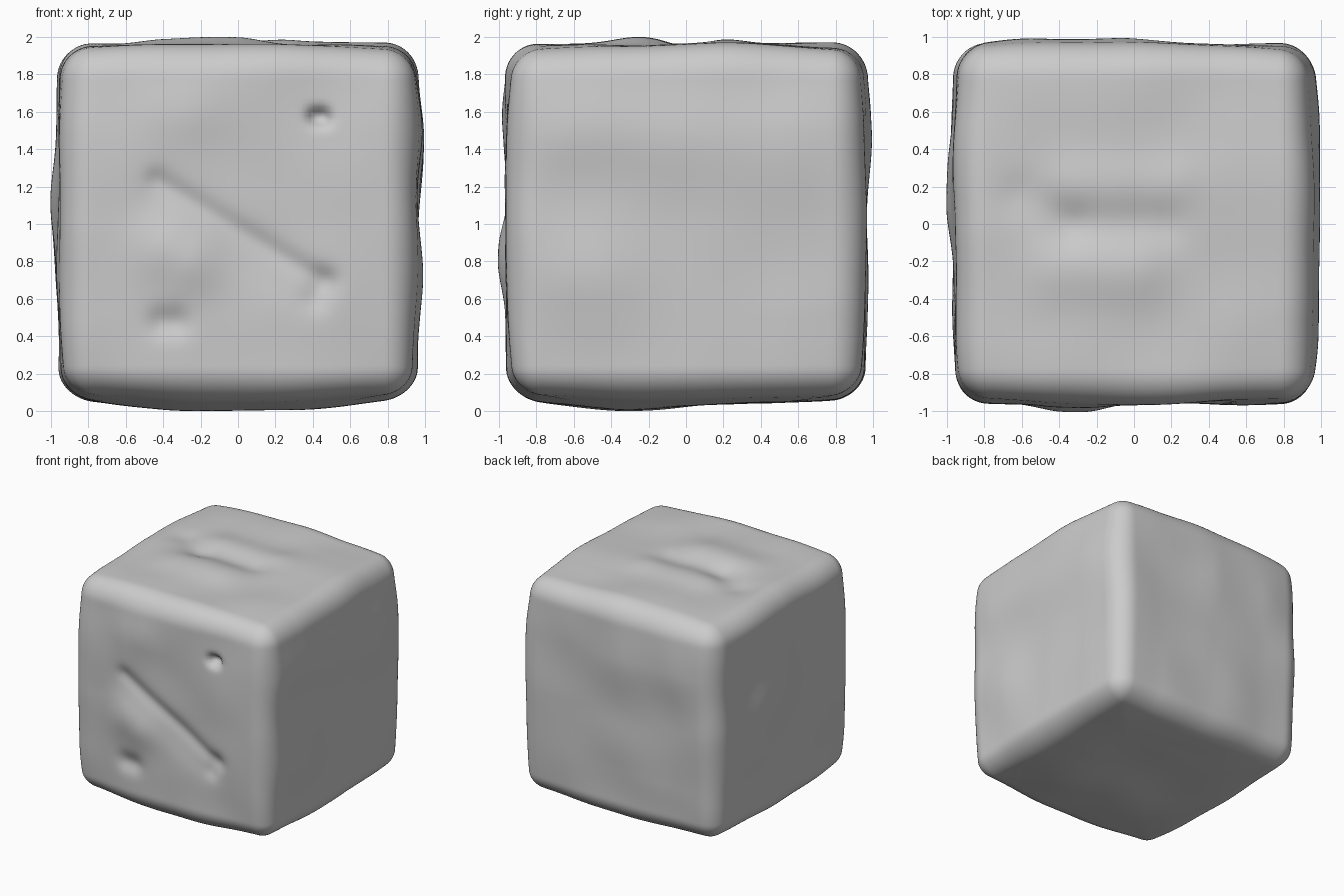
import bpy
import bmesh
from mathutils import Vector, noise

if "Cube" in bpy.data.objects:
    bpy.data.objects.remove(bpy.data.objects["Cube"], do_unlink=True)

HALF = 0.962
RADIUS = 0.18

# Axis index and direction of every side of the block
SIDES = {"right": (0, -1), "left": (0, 1), "front": (1, -1),
         "back": (1, 1), "bottom": (2, -1), "top": (2, 1)}


def mark(side, start, end, width, height):
    """A swell (positive height) or hollow along a line on one side."""
    axis, sign = SIDES[side]
    across = [i for i in range(3) if i != axis]
    return axis, sign, across, Vector(start), Vector(end), width, height


MARKS = [
    # Diagonal gouge with a shallow slope beneath it
    mark("front", (-.43, .23), (.46, -.31), .06, -.02),
    mark("front", (-.4, .16), (.36, -.34), .14, -.02),
    # Pit, chips and low swells
    mark("front", (.42, .57), (.45, .57), .045, -.07),
    mark("front", (-.4, -.53), (-.34, -.53), .08, -.035),
    mark("front", (.42, -.4), (.47, -.3), .07, -.02),
    mark("front", (-.38, -.15), (-.28, -.2), .18, .036),
    mark("front", (-.4, .6), (-.3, .6), .2, .025),
    # Curved hollow on top, between two ridges
    mark("top", (-.6, .15), (-.35, 0), .12, -.02),
    mark("top", (-.35, 0), (.15, 0), .12, -.022),
    mark("top", (-.4, -.25), (0, -.25), .18, .028),
    mark("top", (-.3, .22), (.2, .22), .16, .028),
    # Broad swells that make the outline wavy
    mark("left", (-.6, .5), (.5, .5), .25, .032),
    mark("left", (-.6, -.3), (-.5, -.3), .25, .025),
    mark("right", (.1, .1), (.3, .1), .25, .035),
    mark("back", (-.5, .5), (-.1, .5), .3, .033),
    mark("bottom", (-.3, -.3), (.3, -.3), .4, .03),
]


def mark_height(point, axis, sign, across, start, end, width, height):
    """Height of one mark at a point of the surface."""
    if point[axis] * sign < HALF / 2:
        return 0
    spot = Vector([point[i] for i in across])
    along = end - start
    t = (spot - start).dot(along) / along.length_squared
    gap = spot - start - along * min(max(t, 0), 1)
    return height * 2.718 ** (-gap.length_squared / width ** 2)


def weathered(point):
    """Round off the cube at a point and wear its surface."""
    inner = HALF - RADIUS
    core = Vector([min(max(c, -inner), inner) for c in point])
    normal = (point - core).normalized()
    pos = core + normal * RADIUS
    axis_share = Vector([abs(c) for c in normal])
    wear = sum(mark_height(pos, *m) * axis_share[m[0]] for m in MARKS)
    wear += 0.018 * noise.noise(pos * 2)
    # Corners are knocked back
    wear -= 0.08 * (pos.x * pos.y * pos.z) ** 2
    pos += normal * wear
    # The underside is domed, so its rim sits higher than its middle
    if pos.z < 0:
        rim = max(abs(pos.x), abs(pos.y))
        pos.z += 0.06 * rim ** 4 * abs(pos.z) ** 5
    return pos


# Stone block
bm = bmesh.new()
bmesh.ops.create_cube(bm, size=2 * HALF)
bmesh.ops.subdivide_edges(bm, edges=bm.edges[:], cuts=79, use_grid_fill=True)
for vert in bm.verts:
    vert.co = weathered(vert.co.copy())

# Stand the block on the ground
lowest = min(vert.co.z for vert in bm.verts)
bmesh.ops.translate(bm, verts=bm.verts[:], vec=(0, 0, -lowest))

mesh = bpy.data.meshes.new("stone_block")
bm.to_mesh(mesh)
bm.free()
block = bpy.data.objects.new("stone_block", mesh)
bpy.context.collection.objects.link(block)
mesh.shade_smooth()

# Grey stone
stone = bpy.data.materials.new("grey_stone")
stone.use_nodes = True
colour = (0.6, 0.6, 0.6, 1)
stone.diffuse_color = colour
stone.node_tree.nodes["Principled BSDF"].inputs["Base Color"].default_value = colour
mesh.materials.append(stone)
